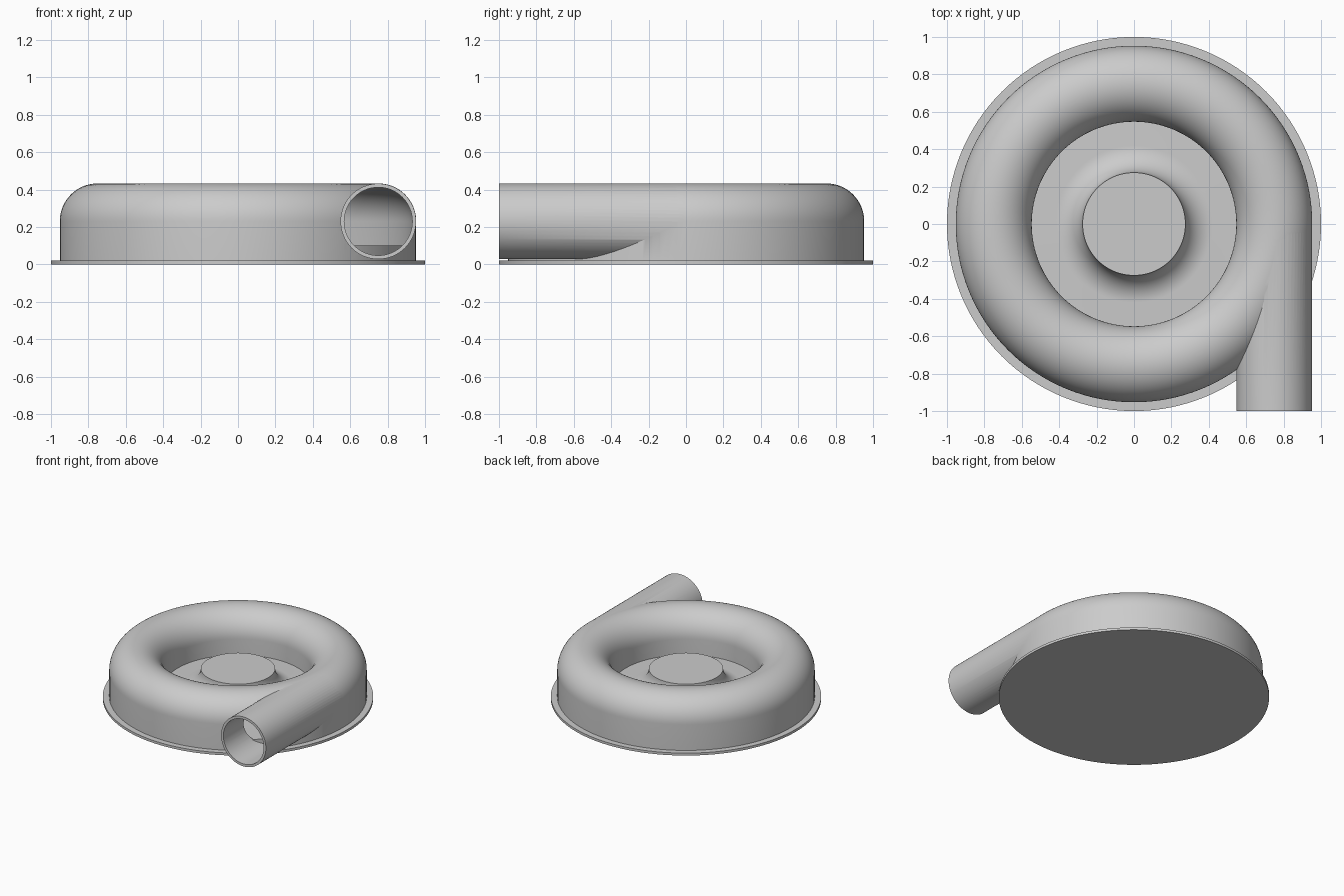
import bpy, bmesh
from math import sin, cos, pi, radians
from mathutils import Matrix

cube = bpy.data.objects.get("Cube")
if cube:
    bpy.data.objects.remove(cube)

grey = bpy.data.materials.new("light grey")
grey.use_nodes = True
colour = (0.6, 0.6, 0.6, 1)
grey.diffuse_color = colour
grey.node_tree.nodes["Principled BSDF"].inputs["Base Color"].default_value = colour

RING, TUBE, MID, WALL = 0.75, 0.203, 0.23, 0.02
FLOOR, HUB_TOP, BASE = 0.1, 0.245, 0.02


def finish(name, bm):
    bmesh.ops.remove_doubles(bm, verts=bm.verts, dist=1e-5)
    bmesh.ops.recalc_face_normals(bm, faces=bm.faces)
    mesh = bpy.data.meshes.new(name)
    bm.to_mesh(mesh)
    bm.free()
    mesh.materials.append(grey)
    obj = bpy.data.objects.new(name, mesh)
    bpy.context.collection.objects.link(obj)
    return obj


def revolve(name, profile, closed=False, steps=128):
    """Spin an (r, z) profile around the z axis."""
    bm = bmesh.new()
    vs = [bm.verts.new((r, 0, z)) for r, z in profile]
    pairs = list(zip(vs, vs[1:])) + ([(vs[-1], vs[0])] if closed else [])
    edges = [bm.edges.new(p) for p in pairs]
    bmesh.ops.spin(bm, geom=vs + edges, cent=(0, 0, 0), axis=(0, 0, 1),
                   angle=2 * pi, steps=steps, use_merge=True)
    return finish(name, bm)


def arch(radius, bottom):
    """Straight-sided ring section with a half-round top."""
    arc = [(RING + radius * cos(pi * i / 32), MID + radius * sin(pi * i / 32))
           for i in range(33)]
    return [(RING + radius, bottom)] + arc + [(RING - radius, bottom)]


def rod(name, radius, y0, y1):
    """Cylinder along y on the centre line of the outlet."""
    bm = bmesh.new()
    place = Matrix.Translation((RING, (y0 + y1) / 2, MID)) @ Matrix.Rotation(pi / 2, 4, 'X')
    bmesh.ops.create_cone(bm, cap_ends=True, segments=64, radius1=radius,
                          radius2=radius, depth=y1 - y0, matrix=place)
    return finish(name, bm)


def boolean(target, tool, operation):
    mod = target.modifiers.new(operation, 'BOOLEAN')
    mod.operation, mod.solver, mod.object = operation, 'EXACT', tool
    bpy.context.view_layer.objects.active = target
    bpy.ops.object.modifier_apply(modifier=mod.name)
    bpy.data.objects.remove(tool)


# Ring-shaped casing with tangential outlet, hollowed out
casing = revolve("casing_with_outlet", arch(TUBE, BASE - 0.005), closed=True)
boolean(casing, rod("outlet", TUBE - 0.001, -1, -0.01), 'UNION')
boolean(casing, revolve("cavity", arch(TUBE - WALL, 0), closed=True), 'DIFFERENCE')
boolean(casing, rod("bore", TUBE - WALL - 0.001, -1.1, -0.005), 'DIFFERENCE')

# Inner floor sweeping up into the hub
rise = HUB_TOP - FLOOR
fillet = [(0.42 - rise * sin(pi / 2 * i / 16), HUB_TOP - rise * cos(pi / 2 * i / 16))
          for i in range(17)]
hub = revolve("hub_plate", [(0, BASE - 0.005), (0.94, BASE - 0.005), (0.94, FLOOR)]
              + fillet + [(0, HUB_TOP)])

# Thin base flange
base = revolve("base_flange", [(0, 0), (1, 0), (1, BASE), (0, BASE)])

bpy.ops.object.select_all(action='DESELECT')
for obj in (casing, hub, base):
    obj.select_set(True)
bpy.context.view_layer.objects.active = casing
bpy.ops.object.shade_smooth_by_angle(angle=radians(30))
